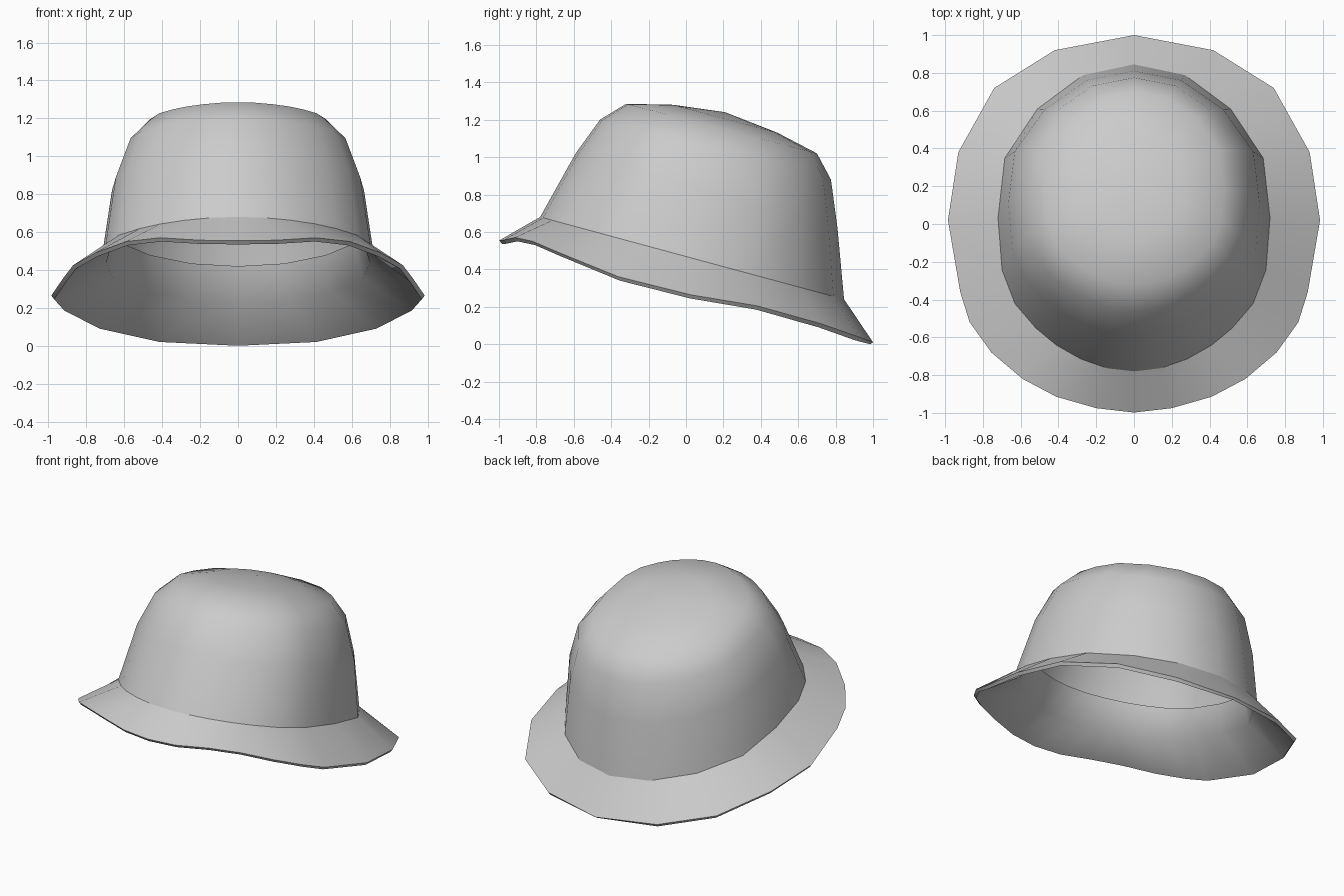
import bpy
import bmesh

if "Cube" in bpy.data.objects:
    bpy.data.objects.remove(bpy.data.objects["Cube"])

# Unit half outline of the crown (x, t): t = 1 at the back, -1 at the front
OUTLINE = [(0, 1), (.375, .93), (.71, .71), (.95, .39), (1, 0), (.97, -.34),
           (.875, -.56), (.72, -.72), (.57, -.83), (.39, -.92), (.195, -.98), (0, -1)]

# Half outline of the wavy brim edge (x, y, z)
BRIM = [(0, 1, .01), (.42, .92, .04), (.74, .72, .11), (.93, .38, .205),
        (.985, .02, .265), (.92, -.36, .36), (.87, -.52, .425), (.755, -.68, .49),
        (.59, -.82, .55), (.41, -.915, .57), (.2, -.975, .557), (0, -.998, .555)]


def mirrored(half):
    """Close a half outline by mirroring it in x."""
    return half + [(-x, y, z) for x, y, z in half[-2:0:-1]]


def crown_ring(fy, fz, by, bz, hw):
    """Tilted ring through a front point, a back point and a half width."""
    return mirrored([(x * hw, fy + (by - fy) * (t + 1) / 2, fz + (bz - fz) * (t + 1) / 2)
                     for x, t in OUTLINE])


brim_top = mirrored(BRIM)
brim_under = mirrored([(x * .985, y * .985, max(0, z - .02)) for x, y, z in BRIM])

# Rings from the top of the crown, over the brim edge, and up the inner band
rings = [
    crown_ring(-.07, 1.28, .49, 1.13, .27),
    crown_ring(-.32, 1.285, .70, 1.02, .475),
    crown_ring(-.46, 1.20, .775, .88, .585),
    crown_ring(-.59, 1.02, .81, .62, .665),
    crown_ring(-.78, .68, .845, .24, .72),
    brim_top,
    brim_under,
    crown_ring(-.75, .65, .82, .225, .695),
    crown_ring(-.64, .82, .785, .42, .65),
]
SHARP = {4, 5, 6}   # crown seam and both brim edges

bm = bmesh.new()
loops = [[bm.verts.new(p) for p in ring] for ring in rings]
n = len(loops[0])
for a, b in zip(loops, loops[1:]):
    for i in range(n):
        j = (i + 1) % n
        bm.faces.new((a[i], a[j], b[j], b[i]))

# Domed cap
c = bm.verts.new((0, .21, 1.24))
for i in range(n):
    bm.faces.new((loops[0][i], loops[0][(i + 1) % n], c))

bmesh.ops.recalc_face_normals(bm, faces=bm.faces)
for f in bm.faces:
    f.smooth = True
for k in SHARP:
    for i in range(n):
        bm.edges.get((loops[k][i], loops[k][(i + 1) % n])).smooth = False

mesh = bpy.data.meshes.new("bucket_hat")
bm.to_mesh(mesh)
bm.free()
hat = bpy.data.objects.new("bucket_hat", mesh)
bpy.context.collection.objects.link(hat)
